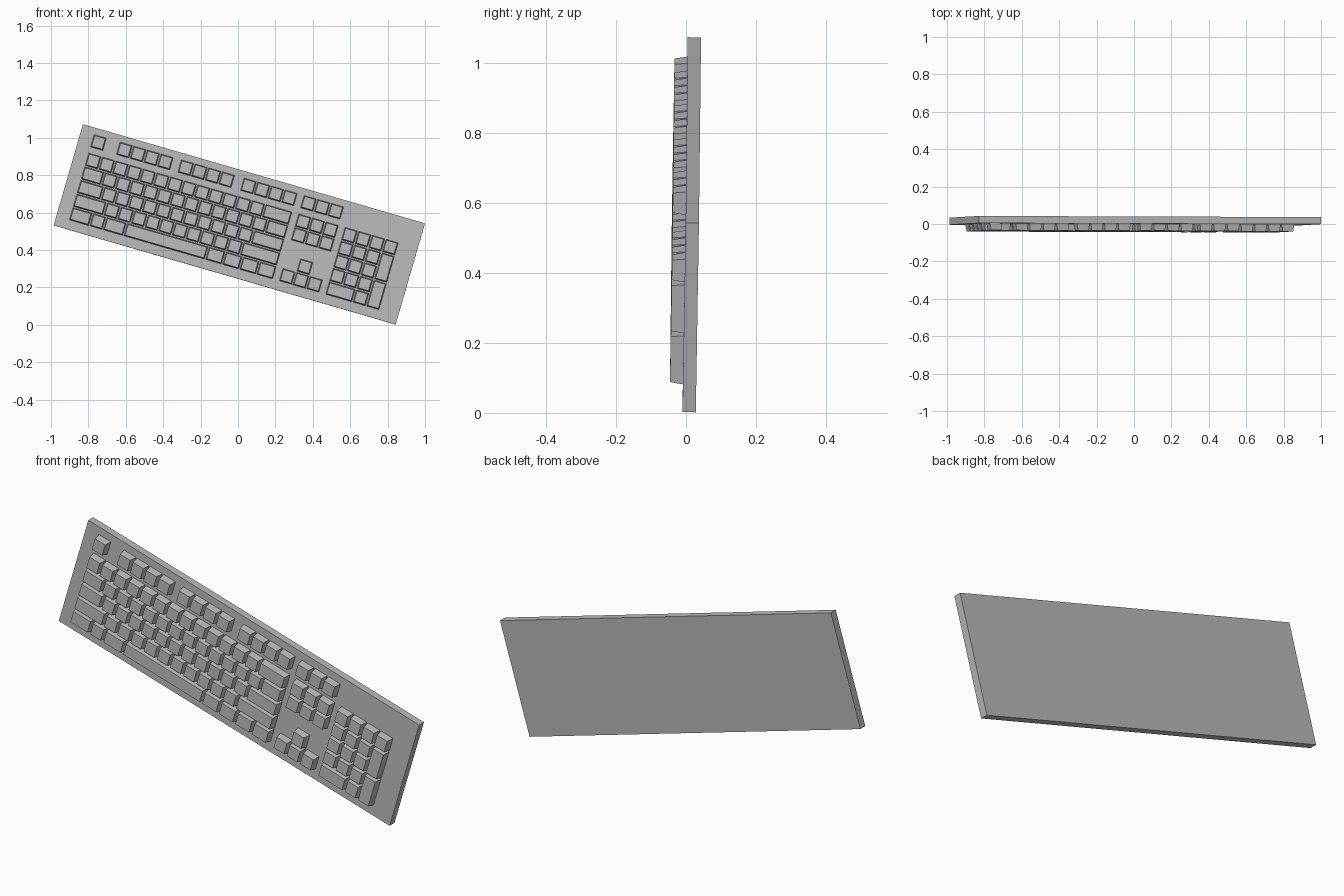
import bpy, bmesh
from mathutils import Matrix, Vector

if "Cube" in bpy.data.objects:
    bpy.data.objects.remove(bpy.data.objects["Cube"], do_unlink=True)

grey = bpy.data.materials.new("plain_grey")
grey.use_nodes = True
colour = (0.5, 0.5, 0.5, 1)
grey.diffuse_color = colour
grey.node_tree.nodes["Principled BSDF"].inputs["Base Color"].default_value = colour

# Board frame: u runs along the long edge, v down the short edge, n into the back
LENGTH, WIDTH, THICK = 1.904, 0.563, 0.038
KEY_HEIGHT, PITCH, GAP, TAPER = 0.037, 0.0759, 0.007, 0.005
LEFT, FUNCTION_V, NUMBER_V = 0.069, 0.071, 0.174
u = Vector((1.829, -0.006, -0.53)).normalized()
v = Vector((-0.155, -0.009, -0.541))
v = (v - u * v.dot(u)).normalized()
n = u.cross(v)
FRAME = Matrix((u, v, n)).transposed().to_4x4()
FRAME.translation = (-0.829, 0.005, 1.073)


def add_block(bm, u0, u1, v0, v1, n0, n1, inset=0):
    """Box from n0 to n1, narrowed by inset at the n0 end."""
    rings = []
    for depth, i in ((n0, inset), (n1, 0)):
        corners = ((u0 + i, v0 + i), (u1 - i, v0 + i), (u1 - i, v1 - i), (u0 + i, v1 - i))
        rings.append([bm.verts.new((a, b, depth)) for a, b in corners])
    bm.faces.new(rings[0])
    bm.faces.new(rings[1])
    for k in range(4):
        j = (k + 1) % 4
        bm.faces.new((rings[0][k], rings[0][j], rings[1][j], rings[1][k]))


def finish(bm, name):
    bmesh.ops.recalc_face_normals(bm, faces=bm.faces[:])
    mesh = bpy.data.meshes.new(name)
    bm.to_mesh(mesh)
    bm.free()
    mesh.materials.append(grey)
    obj = bpy.data.objects.new(name, mesh)
    obj.matrix_world = FRAME
    bpy.context.collection.objects.link(obj)


def key_group(name, keys):
    """Each key is (column, row centre line, width, height) in key pitches."""
    bm = bmesh.new()
    for col, top, w, h in keys:
        a = LEFT + col * PITCH
        add_block(bm, a + GAP / 2, a + w * PITCH - GAP / 2,
                  top + GAP / 2, top + h * PITCH - GAP / 2,
                  -KEY_HEIGHT, 0.001, TAPER)
    finish(bm, name)


def row_top(row):
    return NUMBER_V + (row - 0.5) * PITCH


def row_keys(start, top, widths):
    keys = []
    for w in widths:
        keys.append((start, top, w, 1))
        start += w
    return keys


# Flat case slab
bm = bmesh.new()
add_block(bm, 0, LENGTH, 0, WIDTH, 0, THICK)
finish(bm, "case")

# Escape and function keys
f_top = FUNCTION_V - PITCH / 2
function_keys = row_keys(0, f_top, [1])
for start in (1.9, 6.4, 11):
    function_keys += row_keys(start, f_top, [1] * 4)
key_group("function_keys", function_keys)

# Main typing block
main_rows = [
    [1] * 13 + [2],
    [1.5] + [1] * 12 + [1.5],
    [1.75] + [1] * 11 + [2.25],
    [2.25] + [1] * 10 + [2.75],
    [1.5, 1, 1.5, 6] + [1.25] * 4,
]
main_keys = []
for r, widths in enumerate(main_rows):
    main_keys += row_keys(0, row_top(r), widths)
key_group("typing_keys", main_keys)

# Navigation cluster and arrows
NAV, PAD = 15.4, 18.8
nav_keys = row_keys(NAV, f_top, [1] * 3)
for r in (0, 1):
    nav_keys += row_keys(NAV, row_top(r), [1] * 3)
key_group("navigation_keys", nav_keys)
key_group("arrow_keys", row_keys(NAV + 1, row_top(3), [1]) + row_keys(NAV, row_top(4), [1] * 3))

# Number pad with two tall keys and a wide zero
pad_keys = row_keys(PAD, row_top(0), [1] * 4) + row_keys(PAD, row_top(4), [2, 1])
for r in (1, 2, 3):
    pad_keys += row_keys(PAD, row_top(r), [1] * 3)
for r in (1, 3):
    pad_keys.append((PAD + 3, row_top(r), 1, 2))
key_group("number_pad_keys", pad_keys)
